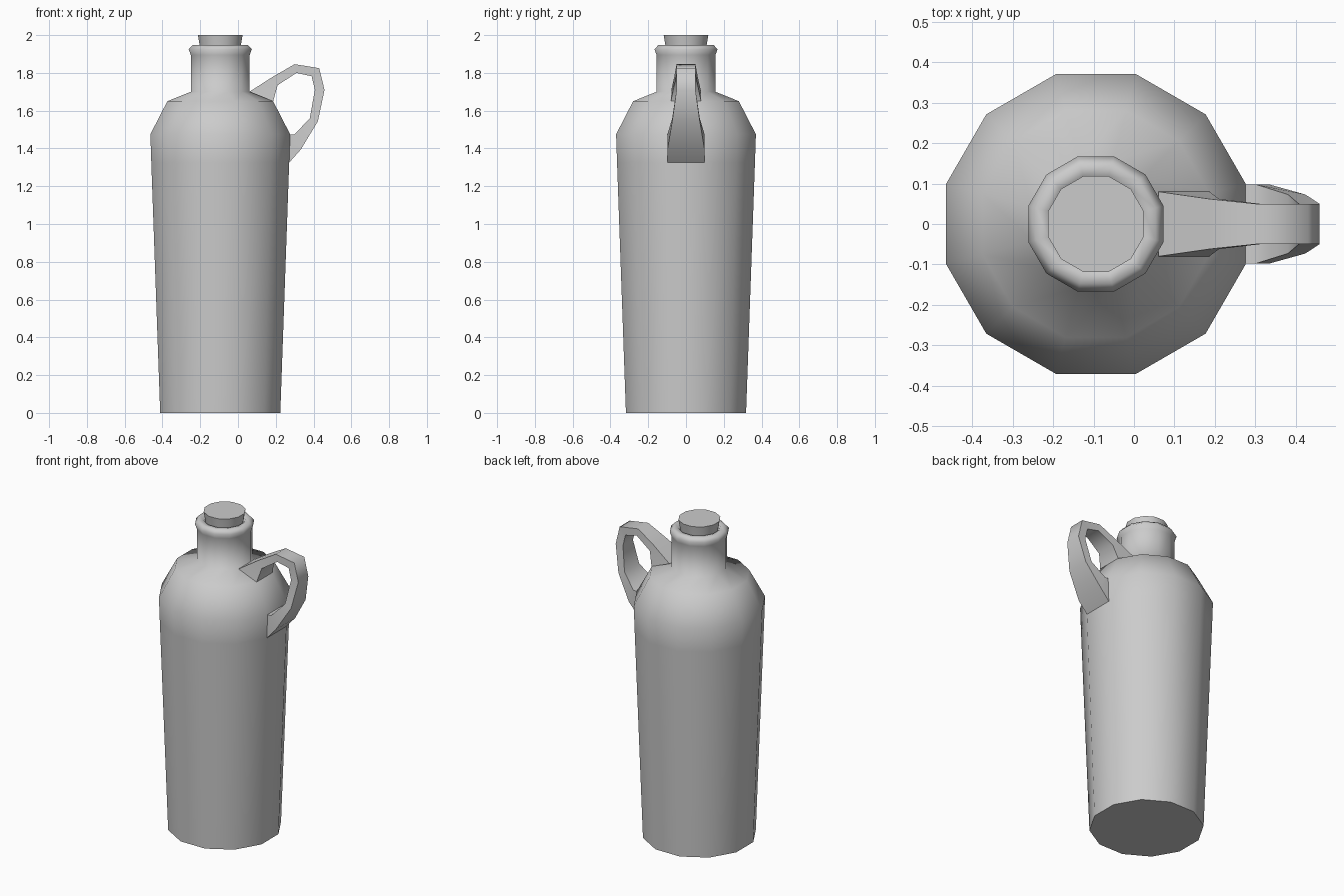
import bpy, bmesh, math
from mathutils import Vector

cube = bpy.data.objects.get("Cube")
if cube:
    bpy.data.objects.remove(cube, do_unlink=True)

AXIS_X = -0.094
SIDES = 12

grey = bpy.data.materials.new("plain_grey")
grey.use_nodes = True
colour = (0.6, 0.6, 0.6, 1)
grey.diffuse_color = colour
grey.node_tree.nodes["Principled BSDF"].inputs["Base Color"].default_value = colour


def finish(name, bm, angle):
    bmesh.ops.recalc_face_normals(bm, faces=bm.faces)
    mesh = bpy.data.meshes.new(name)
    bm.to_mesh(mesh)
    bm.free()
    mesh.materials.append(grey)
    obj = bpy.data.objects.new(name, mesh)
    bpy.context.collection.objects.link(obj)
    bpy.ops.object.select_all(action='DESELECT')
    obj.select_set(True)
    bpy.context.view_layer.objects.active = obj
    bpy.ops.object.shade_smooth_by_angle(angle=math.radians(angle))
    return obj


def loft(name, rings, angle):
    """Skin closed rings of points and cap both ends."""
    bm = bmesh.new()
    loops = [[bm.verts.new(p) for p in ring] for ring in rings]
    n = len(loops[0])
    for a, b in zip(loops, loops[1:]):
        for i in range(n):
            j = (i + 1) % n
            bm.faces.new((a[i], a[j], b[j], b[i]))
    bm.faces.new(loops[0])
    bm.faces.new(loops[-1])
    return finish(name, bm, angle)


def lathe(name, profile, angle):
    """Profile holds (distance to flat side, height) pairs."""
    rings = []
    for flat, z in profile:
        r = flat / math.cos(math.pi / SIDES)
        turns = [(i + 0.5) * math.tau / SIDES for i in range(SIDES)]
        rings.append([Vector((AXIS_X + r * math.cos(t), r * math.sin(t), z)) for t in turns])
    return loft(name, rings, angle)


# Bottle body with shoulder, neck and rolled lip
lathe("bottle_body", [
    (0.318, 0), (0.365, 1.325), (0.37, 1.475), (0.28, 1.65), (0.156, 1.70),
    (0.156, 1.895), (0.167, 1.925), (0.147, 1.947), (0.118, 1.945), (0.108, 1.93),
], 75)

# Stopper, slightly wider at the top
lathe("stopper", [(0.106, 1.92), (0.109, 1.945), (0.118, 2.0)], 50)

# Handle sections: outer x, z, inner x, z, half width
sections = [
    (0.06, 1.70, 0.186, 1.65, 0.08),
    (0.185, 1.78, 0.21, 1.735, 0.062),
    (0.30, 1.846, 0.31, 1.80, 0.05),
    (0.43, 1.825, 0.39, 1.782, 0.05),
    (0.458, 1.71, 0.407, 1.71, 0.05),
    (0.423, 1.544, 0.38, 1.56, 0.073),
    (0.333, 1.395, 0.30, 1.475, 0.098),
    (0.271, 1.325, 0.272, 1.475, 0.098),
]
loft("handle", [
    [Vector((ox, -w, oz)), Vector((ox, w, oz)), Vector((ix, w, iz)), Vector((ix, -w, iz))]
    for ox, oz, ix, iz, w in sections
], 80)
